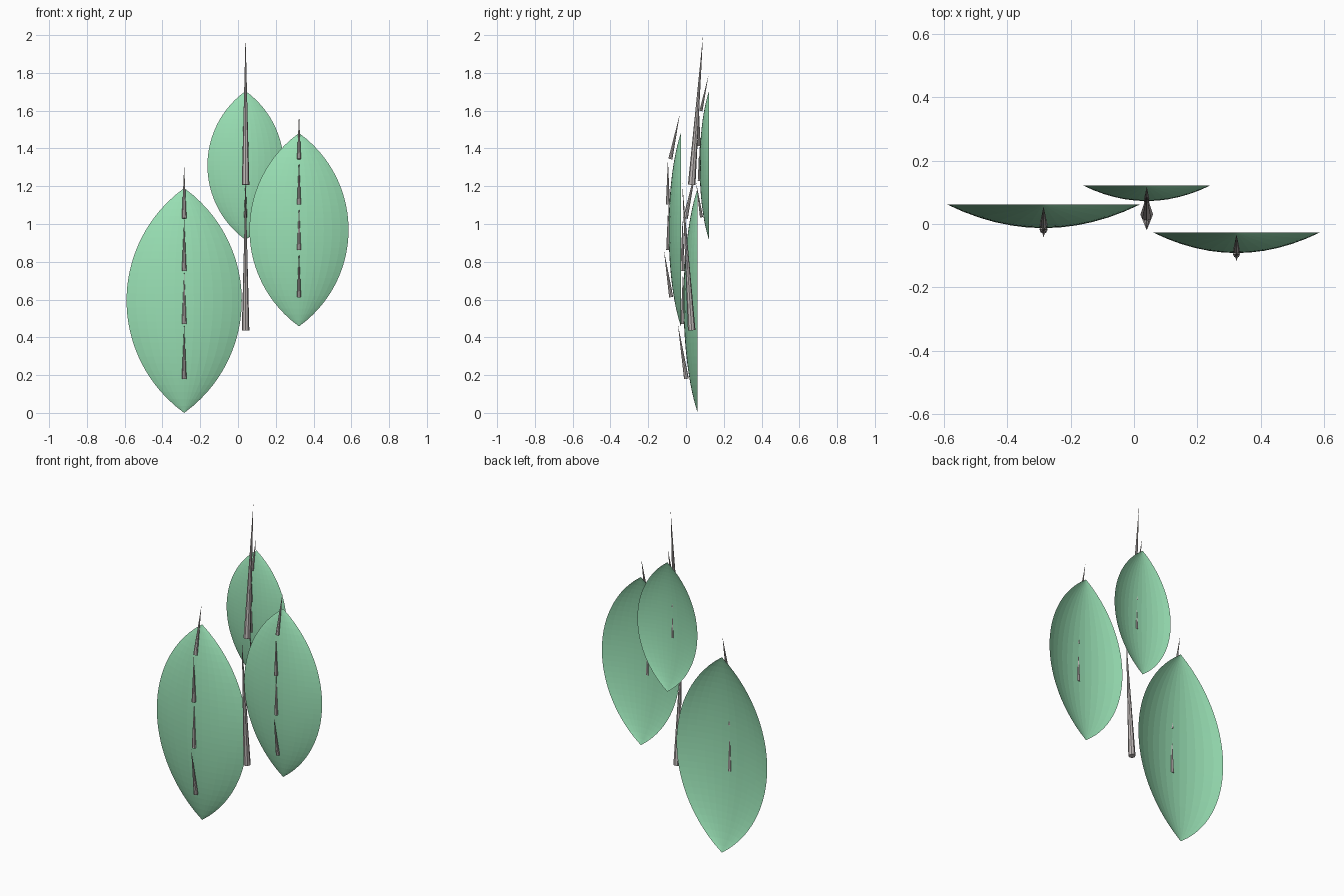
import bpy
import bmesh
from math import sqrt
from mathutils import Vector

cube = bpy.data.objects.get("Cube")
if cube:
    bpy.data.objects.remove(cube, do_unlink=True)


def make_material(name, rgb):
    mat = bpy.data.materials.new(name)
    mat.use_nodes = True
    mat.diffuse_color = (*rgb, 1)
    bsdf = mat.node_tree.nodes["Principled BSDF"]
    bsdf.inputs["Base Color"].default_value = (*rgb, 1)
    bsdf.inputs["Roughness"].default_value = 0.8
    return mat


GREEN = make_material("leaf green", (0.32, 0.75, 0.46))
BARK = make_material("pale grey bark", (0.53, 0.49, 0.48))


def finish(name, bm, mat):
    mesh = bpy.data.meshes.new(name)
    bm.to_mesh(mesh)
    bm.free()
    mesh.materials.append(mat)
    obj = bpy.data.objects.new(name, mesh)
    bpy.context.collection.objects.link(obj)
    return obj


def spike(name, base, tip, radius):
    """Slim pointed cone from base to tip."""
    base, tip = Vector(base), Vector(tip)
    axis = tip - base
    bm = bmesh.new()
    bmesh.ops.create_cone(bm, cap_ends=True, segments=8, radius1=radius,
                          radius2=0, depth=axis.length)
    bmesh.ops.remove_doubles(bm, verts=bm.verts[:], dist=0.00001)
    obj = finish(name, bm, BARK)
    obj.rotation_euler = axis.to_track_quat('Z', 'Y').to_euler()
    obj.location = (base + tip) / 2
    return obj


HALF_H, HALF_W, DEPTH = 0.595, 0.305, 0.075
ARC = (HALF_H ** 2 + HALF_W ** 2) / (2 * HALF_W)


def half_width(z):
    return max(0, sqrt(ARC ** 2 - (z - HALF_H) ** 2) - ARC + HALF_W)


def blade(name, origin, scale):
    """Thin open shell with a lens outline, bulging to the front."""
    rows, cols = 32, 12
    bm = bmesh.new()
    grid = []
    for i in range(rows + 1):
        z = 2 * HALF_H * i / rows
        w = half_width(z)
        row = []
        for j in range(cols + 1):
            u = 2 * j / cols - 1
            y = -DEPTH * (1 - u * u) * w / HALF_W
            row.append(bm.verts.new(Vector((u * w, y, z)) * scale + Vector(origin)))
        grid.append(row)
    for i in range(rows):
        for j in range(cols):
            bm.faces.new((grid[i][j], grid[i][j + 1], grid[i + 1][j + 1], grid[i + 1][j]))
    bmesh.ops.remove_doubles(bm, verts=bm.verts[:], dist=0.0005)
    return finish(name, bm, GREEN)


# Midrib pieces: base y, base z, tip y, tip z on a full-size leaf
RIB = [(-0.060, 0.18, -0.105, 0.47), (-0.078, 0.47, -0.078, 0.75),
       (-0.080, 0.75, -0.080, 1.03), (-0.065, 1.03, -0.006, 1.31)]

# Leaves: a blade with four midrib pieces each
LEAVES = [("lower_leaf", (-0.285, 0.062, 0.0), 1.0),
          ("upper_leaf", (0.04, 0.122, 0.916), 0.662),
          ("side_leaf", (0.323, -0.027, 0.458), 0.86)]
for name, origin, s in LEAVES:
    blade(name, origin, s)
    x, y, z = origin
    for n, (y0, z0, y1, z1) in enumerate(RIB, 1):
        spike(f"{name}_midrib_{n}", (x, y + y0 * s, z + z0 * s),
              (x, y + y1 * s, z + z1 * s), 0.0125 * s)

# Two-part stem
spike("lower_stem", (0.04, 0.03, 0.437), (0.04, -0.02, 1.215), 0.02)
spike("upper_stem", (0.04, 0.03, 1.207), (0.04, 0.09, 2.0), 0.02)
